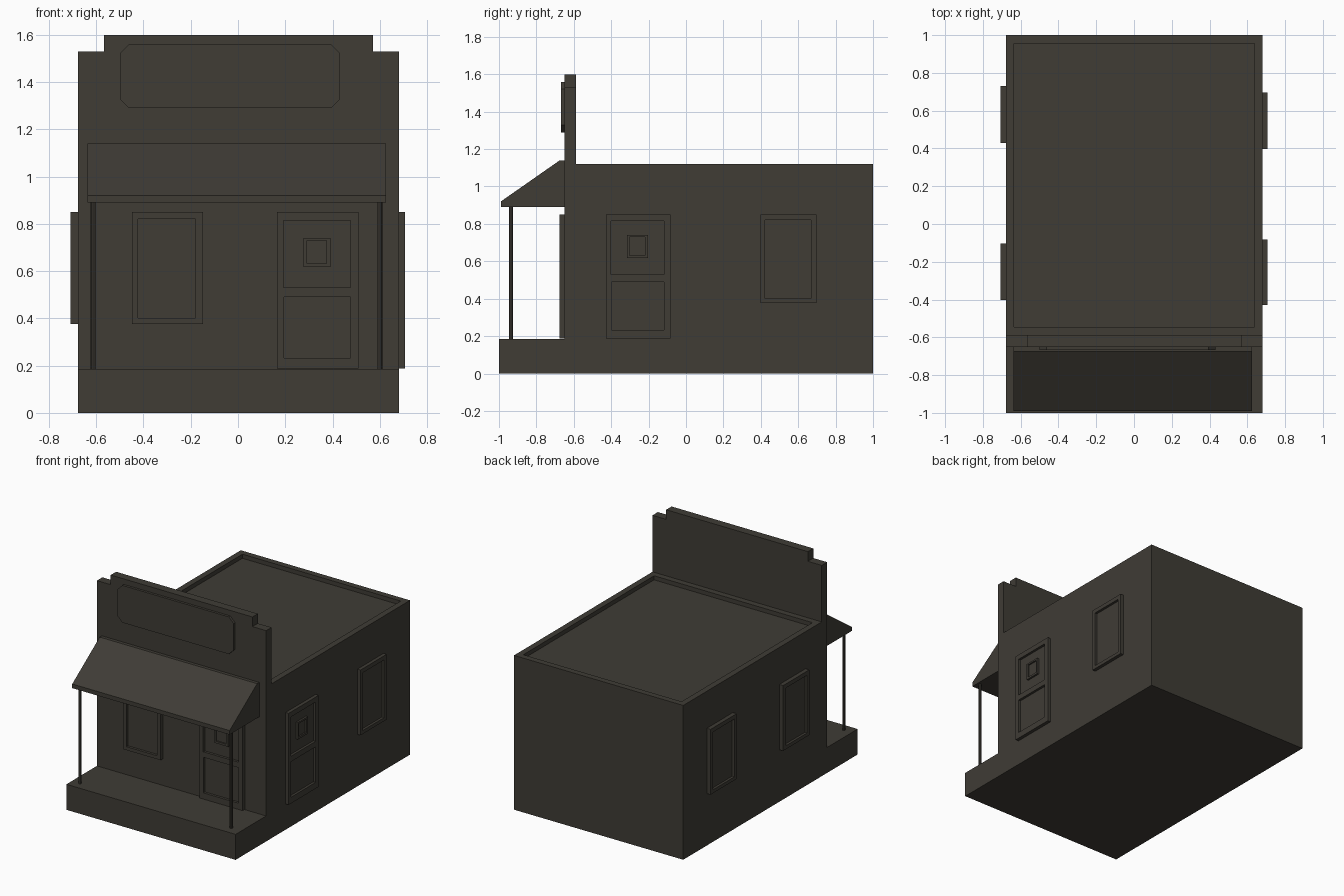
import bpy, bmesh
from mathutils import Vector

if "Cube" in bpy.data.objects:
    bpy.data.objects.remove(bpy.data.objects["Cube"])

mat = bpy.data.materials.new("dark weathered timber")
mat.diffuse_color = (0.05, 0.045, 0.036, 1)
mat.use_nodes = True
mat.node_tree.nodes["Principled BSDF"].inputs["Base Color"].default_value = mat.diffuse_color


def finish(name, bm):
    bmesh.ops.recalc_face_normals(bm, faces=bm.faces)
    me = bpy.data.meshes.new(name)
    bm.to_mesh(me)
    bm.free()
    me.materials.append(mat)
    ob = bpy.data.objects.new(name, me)
    bpy.context.collection.objects.link(ob)
    return ob


def prism(pts, place, lo, hi):
    """Extrude a 2D profile from lo to hi; place maps (u, v, d) to xyz."""
    bm = bmesh.new()
    rings = [[bm.verts.new(place(u, v, d)) for u, v in pts] for d in (lo, hi)]
    for r in rings:
        bm.faces.new(r)
    n = len(pts)
    for i in range(n):
        j = (i + 1) % n
        bm.faces.new((rings[0][i], rings[0][j], rings[1][j], rings[1][i]))
    bmesh.ops.recalc_face_normals(bm, faces=bm.faces)
    return bm


def push(bm, face, offset):
    """Extrude one face by an offset."""
    f = bmesh.ops.extrude_discrete_faces(bm, faces=[face])["faces"][0]
    bmesh.ops.translate(bm, verts=f.verts, vec=Vector(offset))


def relief(name, place, outer, holes, base, thick, depth):
    """Plate on a wall with sunken rectangles (u0, u1, v0, v1)."""
    us = sorted({u for r in [outer] + holes for u in r[:2]})
    vs = sorted({v for r in [outer] + holes for v in r[2:]})
    bm = bmesh.new()
    g = [[bm.verts.new((u, v, base + thick)) for v in vs] for u in us]
    sunk = []
    for i in range(len(us) - 1):
        for j in range(len(vs) - 1):
            f = bm.faces.new((g[i][j], g[i + 1][j], g[i + 1][j + 1], g[i][j + 1]))
            c = f.calc_center_median()
            if any(h[0] < c.x < h[1] and h[2] < c.y < h[3] for h in holes):
                sunk.append(f)
    rim = [e for e in bm.edges if e.is_boundary]
    ext = bmesh.ops.extrude_edge_only(bm, edges=rim)["geom"]
    bmesh.ops.translate(bm, verts=[v for v in ext if isinstance(v, bmesh.types.BMVert)],
                        vec=(0, 0, -thick))
    bmesh.ops.holes_fill(bm, edges=[e for e in bm.edges if e.is_boundary], sides=0)
    for f in sunk:
        push(bm, f, (0, 0, -depth))
    for v in bm.verts:
        v.co = place(*v.co)
    return finish(name, bm)


def side(u, v, d):      # profile in y-z, extruded along x
    return (d, u, v)


def front(u, v, d):     # plates on the front wall
    return (u, -0.65 - d, v)


def right(u, v, d):
    return (0.681 + d, u, v)


def left(u, v, d):
    return (-0.678 - d, u, v)


# Building: porch, walls and false front in one profile
bm = prism([(-1, 0), (-1, .185), (-.65, .185), (-.65, 1.53), (-.588, 1.53),
            (-.588, 1.12), (1, 1.12), (1, 0)], side, -0.678, 0.681)


def top_face(z, x=0):
    return next(f for f in bm.faces if f.normal.z > .9
                and abs(f.calc_center_median().z - z) < .01
                and abs(f.calc_center_median().x - x) < .1)


# Sunken roof deck
roof = top_face(1.12)
bmesh.ops.inset_region(bm, faces=[roof], thickness=.062)
push(bm, roof, (0, 0, -.03))
# Raised centre of the false front
for x in (-.567, .571):
    bmesh.ops.bisect_plane(bm, geom=bm.verts[:] + bm.edges[:] + bm.faces[:],
                           plane_co=(x, 0, 0), plane_no=(1, 0, 0))
bm.normal_update()
push(bm, top_face(1.53), (0, 0, .07))
finish("building", bm)

# Blank sign board with clipped corners
a, b, c, d, k = -.5, .432, 1.29, 1.56, .038
finish("sign_board", prism([(a + k, c), (b - k, c), (b, c + k), (b, d - k),
                            (b - k, d), (a + k, d), (a, d - k), (a, c + k)],
                           front, 0, .018))

# Awning
finish("awning", prism([(-.65, .89), (-.99, .89), (-.99, .92), (-.675, 1.14),
                        (-.65, 1.14)], side, -.638, .626))

# Porch posts
for name, x in (("left_post", -.613), ("right_post", .601)):
    bm = bmesh.new()
    bmesh.ops.create_cone(bm, cap_ends=True, segments=8, radius1=.0105,
                          radius2=.0105, depth=.715)
    bmesh.ops.translate(bm, verts=bm.verts, vec=(x, -.935, .5375))
    finish(name, bm)

# Windows
for name, place, u, t in (("front_window", front, -.449, .025),
                          ("right_window", right, .397, .025),
                          ("left_window_front", left, -.403, .03),
                          ("left_window_back", left, .43, .03)):
    relief(name, place, (u, u + .3, .377, .851),
           [(u + .025, u + .27, .402, .821)], 0, t, .018)

# Doors with two sunken panels and a small framed pane
for name, place, u in (("front_door", front, .165), ("right_door", right, -.428)):
    relief(name, place, (u, u + .345, .187, .851),
           [(u + .027, u + .311, .53, .815), (u + .03, u + .311, .232, .49)],
           0, .025, .018)
    relief(name + "_pane", place, (u + .113, u + .226, .617, .741),
           [(u + .127, u + .21, .632, .729)], .007, .014, .01)
